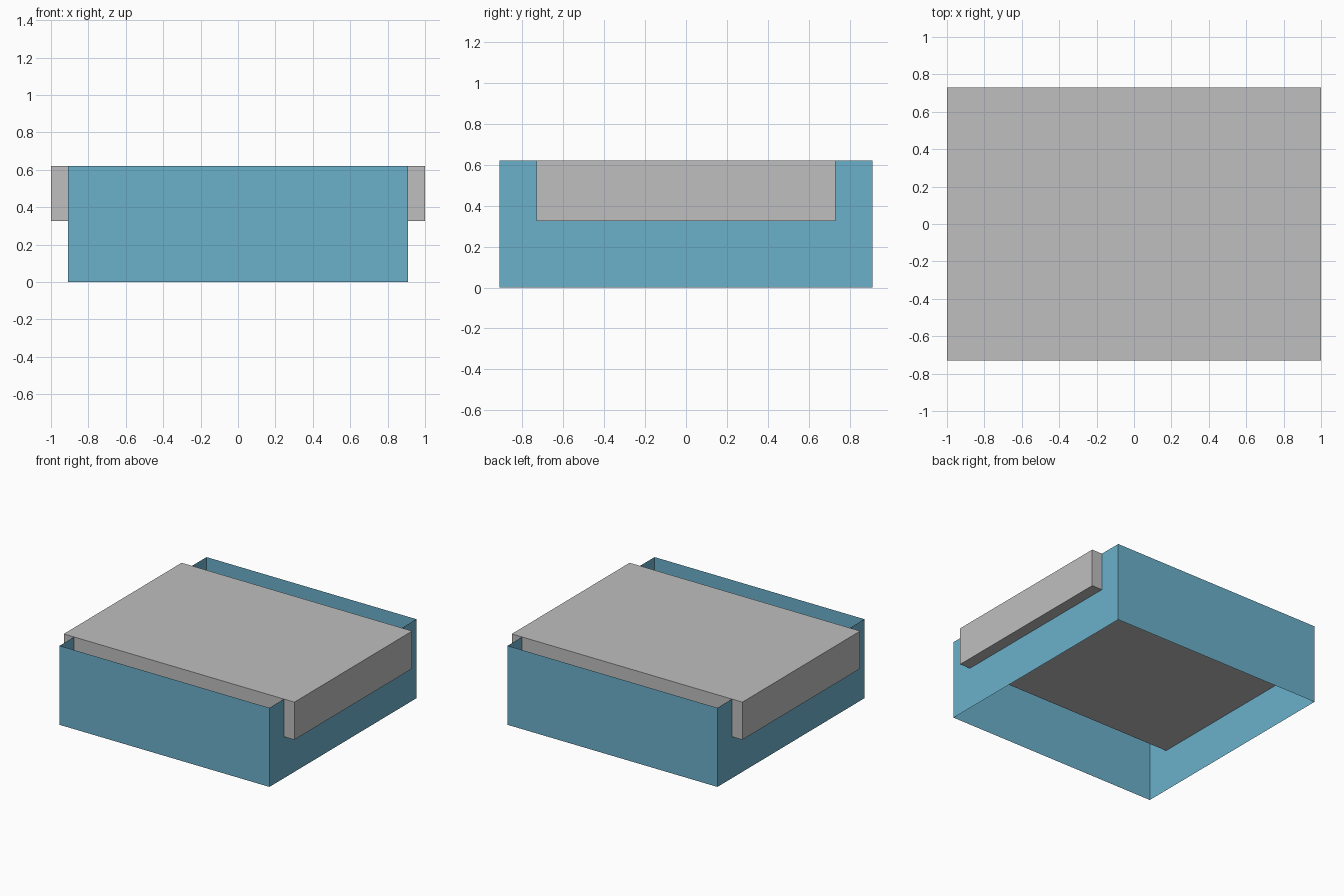
import bpy
import bmesh
from mathutils import Matrix, Vector

cube = bpy.data.objects.get("Cube")
if cube:
    bpy.data.objects.remove(cube, do_unlink=True)


def material(name, rgb):
    mat = bpy.data.materials.new(name)
    mat.use_nodes = True
    colour = (*rgb, 1.0)
    mat.diffuse_color = colour
    mat.node_tree.nodes["Principled BSDF"].inputs["Base Color"].default_value = colour
    return mat


def box(name, half_x, half_y, bottom, top, mat, capped=True):
    """Box between two heights; uncapped boxes are an open ring of thin walls."""
    bm = bmesh.new()
    bmesh.ops.create_cube(bm, size=1)
    if not capped:
        caps = [f for f in bm.faces if abs(f.normal.z) > 0.5]
        bmesh.ops.delete(bm, geom=caps, context="FACES_ONLY")
    bm.transform(Matrix.LocRotScale(
        Vector((0, 0, (bottom + top) / 2)), None,
        Vector((2 * half_x, 2 * half_y, top - bottom))))
    mesh = bpy.data.meshes.new(name)
    bm.to_mesh(mesh)
    bm.free()
    mesh.materials.append(mat)
    obj = bpy.data.objects.new(name, mesh)
    bpy.context.collection.objects.link(obj)
    return obj


blue = material("sky blue", (0.147, 0.440, 0.597))
grey = material("light grey", (0.52, 0.52, 0.52))

height = 0.62
# Square frame of paper-thin walls, open above and below
box("outer_walls", 0.91, 0.91, 0, height, blue, capped=False)
# Solid slab laid across the frame, its ends poking through the side walls
box("cross_slab", 1.0, 0.73, 0.325, height, grey)
